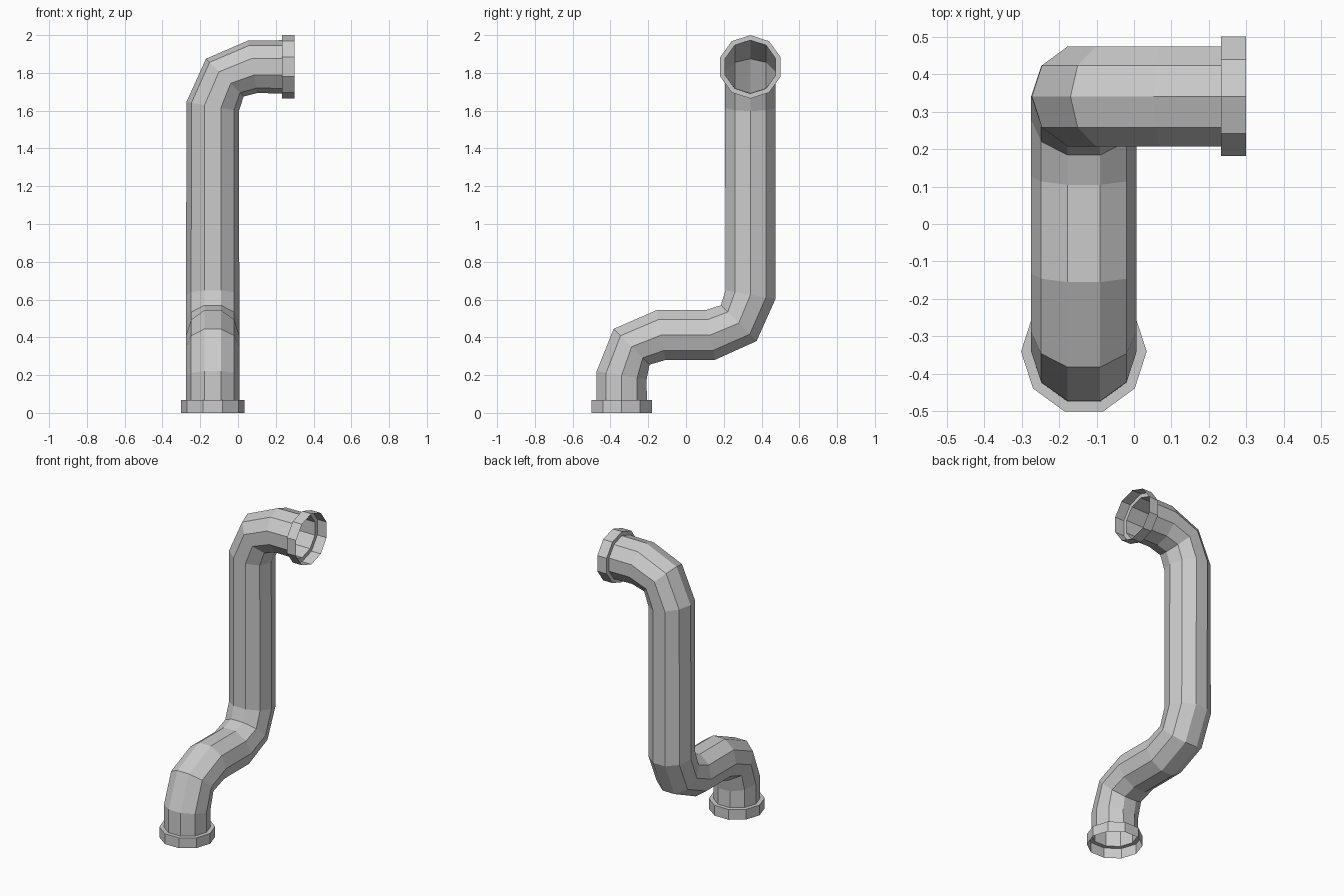
import bpy, bmesh
from math import sin, cos, pi, radians
from mathutils import Vector

if "Cube" in bpy.data.objects:
    bpy.data.objects.remove(bpy.data.objects["Cube"])

SIDES = 10
PIPE_R, COLLAR_R = 0.141, 0.168
X0, Y0, Y1, Z1 = -0.134, -0.341, 0.341, 1.832

# Path stations: centre, tilt from vertical, bend plane, radius
stations = [
    # bottom collar
    ((X0, Y0, 0.0), 0, 'Y', COLLAR_R),
    ((X0, Y0, 0.068), 0, 'Y', COLLAR_R),
    ((X0, Y0, 0.068), 0, 'Y', PIPE_R),
    # lower elbow
    ((X0, Y0, 0.198), 10, 'Y', PIPE_R),
    ((X0, -0.288, 0.350), 45, 'Y', PIPE_R),
    ((X0, -0.132, 0.412), 80, 'Y', PIPE_R),
    # middle elbow
    ((X0, 0.128, 0.412), 80, 'Y', PIPE_R),
    ((X0, 0.279, 0.475), 45, 'Y', PIPE_R),
    ((X0, Y1, 0.625), 10, 'Y', PIPE_R),
    # upper elbow
    ((X0, Y1, 1.622), 10, 'X', PIPE_R),
    ((-0.070, Y1, 1.775), 45, 'X', PIPE_R),
    ((0.077, Y1, Z1), 80, 'X', PIPE_R),
    # end collar
    ((0.232, Y1, Z1), 90, 'X', PIPE_R),
    ((0.232, Y1, Z1), 90, 'X', COLLAR_R),
    ((0.300, Y1, Z1), 90, 'X', COLLAR_R),
]


def ring(bm, centre, tilt, plane, radius):
    a = radians(tilt)
    if plane == 'Y':
        u, v = Vector((1, 0, 0)), Vector((0, cos(a), -sin(a)))
    else:
        u, v = Vector((cos(a), 0, -sin(a))), Vector((0, 1, 0))
    angles = [2 * pi * i / SIDES for i in range(SIDES)]
    return [bm.verts.new(Vector(centre) + radius * (u * cos(t) + v * sin(t)))
            for t in angles]


# Open-ended pipe skinned through all the rings
bm = bmesh.new()
rings = [ring(bm, *s) for s in stations]
for lo, hi in zip(rings, rings[1:]):
    for i in range(SIDES):
        j = (i + 1) % SIDES
        bm.faces.new((lo[i], lo[j], hi[j], hi[i]))
mesh = bpy.data.meshes.new("pipe")
bm.to_mesh(mesh)
bm.free()
bpy.context.collection.objects.link(bpy.data.objects.new("pipe", mesh))
